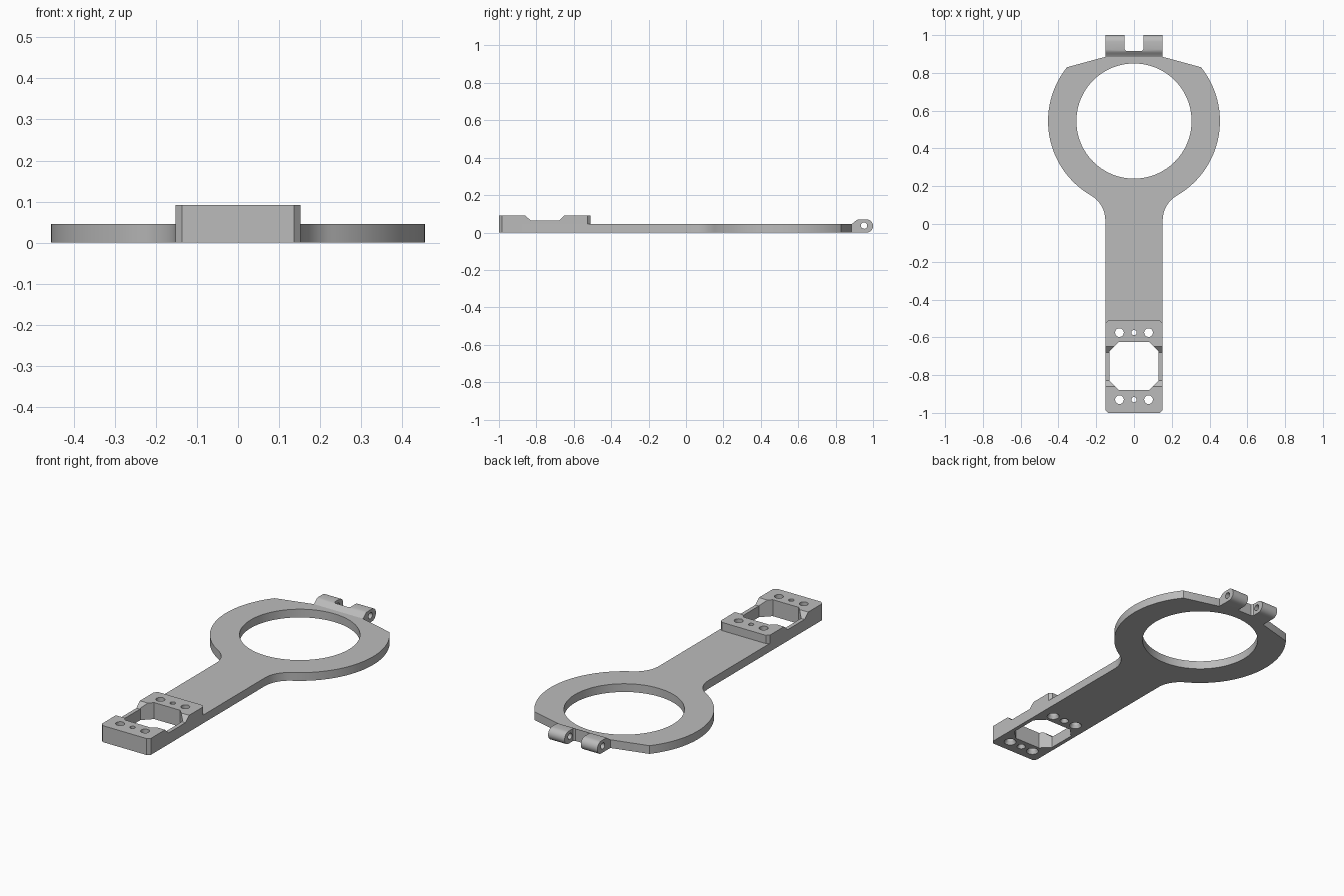
import bpy, bmesh, math
from mathutils import Vector

if "Cube" in bpy.data.objects:
    bpy.data.objects.remove(bpy.data.objects["Cube"], do_unlink=True)

GREY = (0.5, 0.5, 0.5, 1)
mat = bpy.data.materials.new("plain grey")
mat.use_nodes = True
mat.diffuse_color = GREY
mat.node_tree.nodes["Principled BSDF"].inputs["Base Color"].default_value = GREY


def add_object(name, bm):
    bmesh.ops.recalc_face_normals(bm, faces=bm.faces)
    mesh = bpy.data.meshes.new(name)
    bm.to_mesh(mesh)
    bm.free()
    mesh.materials.append(mat)
    ob = bpy.data.objects.new(name, mesh)
    bpy.context.collection.objects.link(ob)
    return ob


def prism(name, pts, lo, hi, axis="z"):
    """Extrude an outline: (x, y) along z, or (y, z) along x."""
    bm = bmesh.new()
    along_z = axis == "z"
    verts = [bm.verts.new((a, b, lo) if along_z else (lo, a, b)) for a, b in pts]
    face = bm.faces.new(verts)
    ext = bmesh.ops.extrude_face_region(bm, geom=[face])
    step = Vector((0, 0, hi - lo) if along_z else (hi - lo, 0, 0))
    bmesh.ops.translate(bm, vec=step,
                        verts=[g for g in ext["geom"] if isinstance(g, bmesh.types.BMVert)])
    return add_object(name, bm)


def arc(cx, cy, r, start, end, n):
    return [(cx + r * math.cos(start + (end - start) * i / n),
             cy + r * math.sin(start + (end - start) * i / n)) for i in range(n + 1)]


def circle(cx, cy, r, n=32):
    return arc(cx, cy, r, 0, 2 * math.pi, n)[:-1]


def chamfered(x, y0, y1, c):
    return [(x - c, y0), (x, y0 + c), (x, y1 - c), (x - c, y1),
            (c - x, y1), (-x, y1 - c), (-x, y0 + c), (c - x, y0)]


def cut(targets, cutter):
    cutter.hide_render = True
    for ob in targets:
        bpy.context.view_layer.objects.active = ob
        mod = ob.modifiers.new("cut", "BOOLEAN")
        mod.operation = "DIFFERENCE"
        mod.solver = "EXACT"
        mod.object = cutter
        bpy.ops.object.modifier_apply(modifier=mod.name)
    bpy.data.objects.remove(cutter, do_unlink=True)


# Main dimensions
W = 0.152               # half width of the handle
T = 0.046               # plate thickness
TOP = 0.092             # mount height
RING_Y, RING_R, BORE_R = 0.545, 0.455, 0.305
FILLET, FILLET_Y = 0.151, 0.02
HINGE_Y = 0.885

# Plate: handle, fillet, ring and sloped shoulders, mirrored across x
fx = W + FILLET
join = math.atan2(FILLET_Y - RING_Y, fx)
shoulder = math.atan2(0.285, 0.355)
half = [(W - 0.016, -1), (W, -0.984)]
half += arc(fx, FILLET_Y, FILLET, math.pi, math.pi + join, 14)
half += arc(0, RING_Y, RING_R, join, shoulder, 48)[1:]
half += [(W, HINGE_Y)]
plate = prism("handle_and_ring", half + [(-x, y) for x, y in reversed(half)], 0, T)
cut([plate], prism("ring_bore", circle(0, RING_Y, BORE_R, 96), -0.1, 0.2))

# Raised mount with a sloped dip across its middle
mount = prism("raised_mount", chamfered(W, -1, -0.51, 0.016), T, TOP)
dip = [(-0.89, TOP + 0.027), (-0.829, 0.063), (-0.68, 0.063), (-0.619, TOP + 0.027)]
cut([mount], prism("mount_dip", dip, -0.3, 0.3, "x"))
cut([plate, mount], prism("mount_window", chamfered(0.13, -0.88, -0.625, 0.05), -0.1, 0.2))

# Screw holes, widened underneath
for y in (-0.93, -0.575):
    for x, r in ((-0.077, 0.023), (0, 0.014), (0.077, 0.023)):
        cut([plate, mount], prism("screw_hole", circle(x, y, r), -0.1, 0.2))
        bm = bmesh.new()
        bmesh.ops.create_cone(bm, cap_ends=True, segments=32, radius1=r + 0.011,
                              radius2=r - 0.001, depth=0.024)
        bmesh.ops.translate(bm, verts=bm.verts, vec=(x, y, 0.008))
        cut([plate], add_object("countersink", bm))

# Hinge barrels joined by a low web
R = 0.035
profile = [(HINGE_Y, 0)] + arc(1 - R, R, R, -math.pi / 2, math.pi / 2, 20)
profile += [(0.925, 0.07), (0.915, 0.068), (0.905, 0.061), (0.895, 0.051), (HINGE_Y, T)]
hinge = prism("hinge_knuckles", profile, -W, W, "x")
gap = [(-0.05, 1.1), (-0.05, 0.925), (-0.042, 0.917),
       (0.042, 0.917), (0.05, 0.925), (0.05, 1.1)]
cut([hinge], prism("knuckle_gap", gap, -0.1, 0.2))
cut([hinge], prism("pin_hole", circle(0.952, 0.037, 0.017), -0.3, 0.3, "x"))

# Smooth the round walls, keep the edges crisp
for ob in (plate, mount, hinge):
    bpy.ops.object.select_all(action="DESELECT")
    ob.select_set(True)
    bpy.context.view_layer.objects.active = ob
    bpy.ops.object.shade_smooth_by_angle(angle=math.radians(25))
